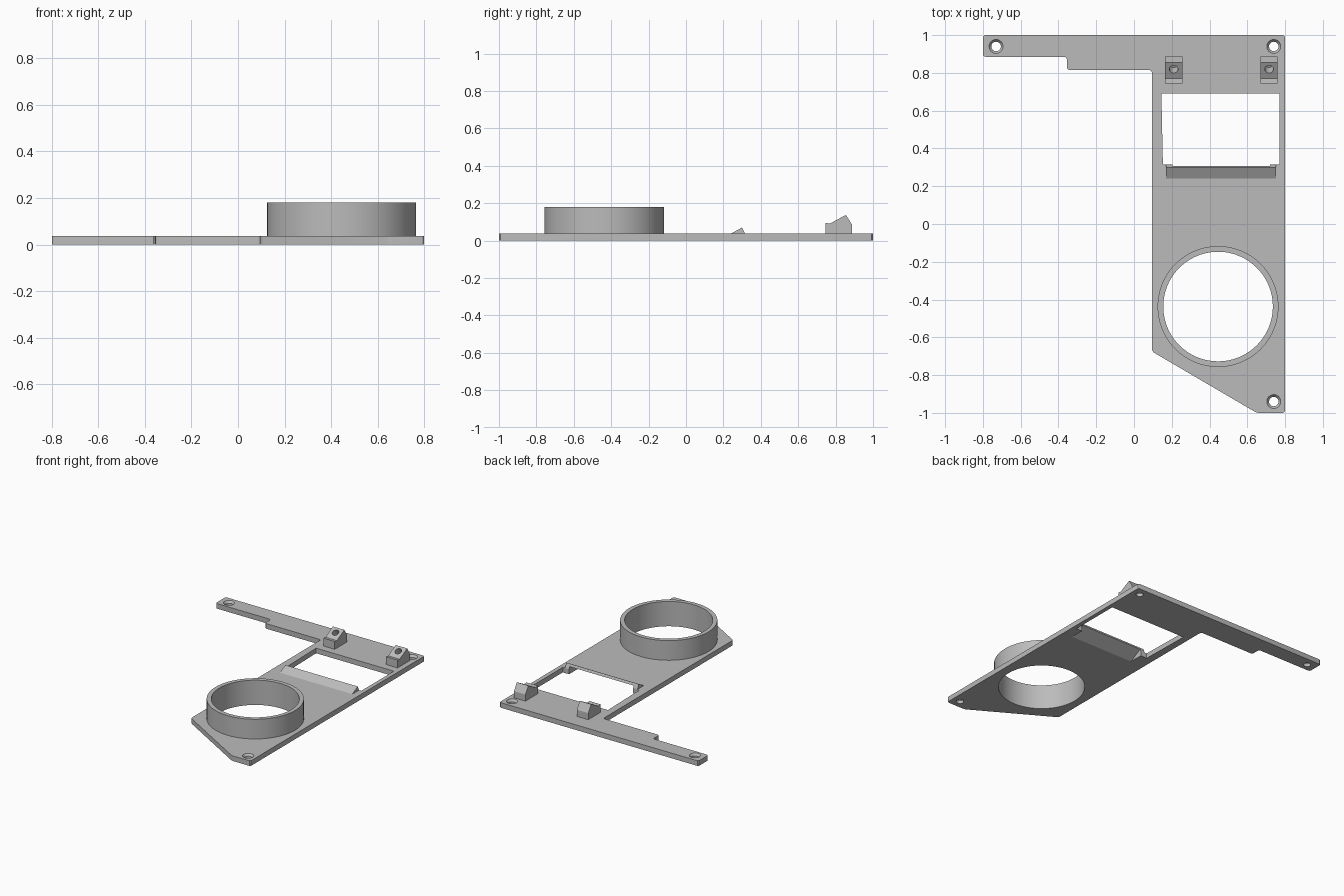
import bpy, bmesh, math
from mathutils import Vector, Matrix

if "Cube" in bpy.data.objects:
    bpy.data.objects.remove(bpy.data.objects["Cube"])

T = 0.037  # plate thickness
grey = bpy.data.materials.new("plain_grey")
grey.diffuse_color = (0.5, 0.5, 0.5, 1)
grey.use_nodes = True
grey.node_tree.nodes["Principled BSDF"].inputs["Base Color"].default_value = grey.diffuse_color


def finish(name, bm):
    bmesh.ops.recalc_face_normals(bm, faces=bm.faces)
    me = bpy.data.meshes.new(name)
    bm.to_mesh(me)
    bm.free()
    ob = bpy.data.objects.new(name, me)
    me.materials.append(grey)
    bpy.context.collection.objects.link(ob)
    return ob


def prism(name, pts, direction):
    """Extrude a closed 3D profile along a direction."""
    bm = bmesh.new()
    face = bm.faces.new([bm.verts.new(p) for p in pts])
    new = bmesh.ops.extrude_face_region(bm, geom=[face])["geom"]
    bmesh.ops.translate(bm, vec=direction,
                        verts=[v for v in new if isinstance(v, bmesh.types.BMVert)])
    return finish(name, bm)


def side_prism(name, profile, x0, x1):
    return prism(name, [(x0, y, z) for y, z in profile], (x1 - x0, 0, 0))


def cone(name, centre, r1, r2, depth, tilt=0, seg=32):
    bm = bmesh.new()
    m = Matrix.Translation(centre) @ Matrix.Rotation(tilt, 4, 'X')
    bmesh.ops.create_cone(bm, cap_ends=True, segments=seg, radius1=r1,
                          radius2=r2, depth=depth, matrix=m)
    return finish(name, bm)


def cut(ob, cutters):
    """Subtract the cutters, then bake the result."""
    for c in cutters:
        mod = ob.modifiers.new("cut", 'BOOLEAN')
        mod.operation, mod.solver, mod.object = 'DIFFERENCE', 'EXACT', c
        c.hide_render = True
    dg = bpy.context.evaluated_depsgraph_get()
    me = bpy.data.meshes.new_from_object(ob.evaluated_get(dg))
    ob.modifiers.clear()
    ob.data = me


def smooth(ob):
    bpy.ops.object.select_all(action='DESELECT')
    ob.select_set(True)
    bpy.context.view_layer.objects.active = ob
    bpy.ops.object.shade_smooth_by_angle(angle=math.radians(25))


# Plate outline with small rounded corners
outline = [(-0.8, 1), (0.8, 1), (0.8, -1), (0.65, -1), (0.095, -0.675),
           (0.095, 0.815), (-0.355, 0.815), (-0.355, 0.885), (-0.8, 0.885)]
rounded = []
for i, p in enumerate(outline):
    p = Vector(p)
    a = (Vector(outline[i - 1]) - p).normalized() * 0.016
    b = (Vector(outline[(i + 1) % len(outline)]) - p).normalized() * 0.016
    for t in (0, 0.33, 0.67, 1):
        q = p + a * (1 - t) ** 2 + b * t ** 2
        rounded.append((q.x, q.y, 0))
plate = prism("base_plate", rounded, (0, 0, T))

# Window, round opening and slanted slot under the ridge
window = prism("window_cutter", [(0.145, 0.69, -0.1), (0.77, 0.69, -0.1),
               (0.77, 0.315, -0.1), (0.153, 0.315, -0.1)], (0, 0, 0.3))
RC = (0.445, -0.437)
opening = cone("opening_cutter", (*RC, 0.1), 0.29, 0.29, 0.6, seg=96)
slot = side_prism("slot_cutter", [(0.2, -0.007), (0.33, 0.0645), (0.33, -0.007)],
                  0.205, 0.72)
cutters = [window, opening, slot]

# Countersunk screw holes
for x, y in ((-0.73, 0.94), (0.74, 0.94), (0.74, -0.94)):
    cutters.append(cone("screw_cutter", (x, y, 0.02), 0.025, 0.025, 0.2))
    cutters.append(cone("countersink_cutter", (x, y, T - 0.005), 0.025, 0.041, 0.02))
cut(plate, cutters)

# Collar around the round opening
collar = cone("collar", (*RC, (T + 0.18) / 2), 0.32, 0.32, 0.18 - T, seg=96)
cut(collar, [opening])

# Sloped catch ridge on the window edge
ridge = side_prism("catch_ridge", [(0.24, T), (0.30, 0.07), (0.315, T)], 0.17, 0.752)
cut(ridge, [slot])

# Two wedge lugs with a slanted blind screw hole
lug_profile = [(0.745, T), (0.745, 0.094), (0.77, 0.091), (0.855, 0.137),
               (0.888, 0.085), (0.888, T)]
for side, x in (("left", 0.21), ("right", 0.715)):
    lug = side_prism("lug_" + side, lug_profile, x - 0.046, x + 0.046)
    drill = cone("lug_drill", (x, 0.82, 0.117), 0.023, 0.023, 0.12,
                 tilt=math.atan2(0.046, 0.085))
    cut(lug, [drill])
    cutters.append(drill)
    smooth(lug)

for ob in (plate, collar):
    smooth(ob)
for c in cutters:
    bpy.data.objects.remove(c)
